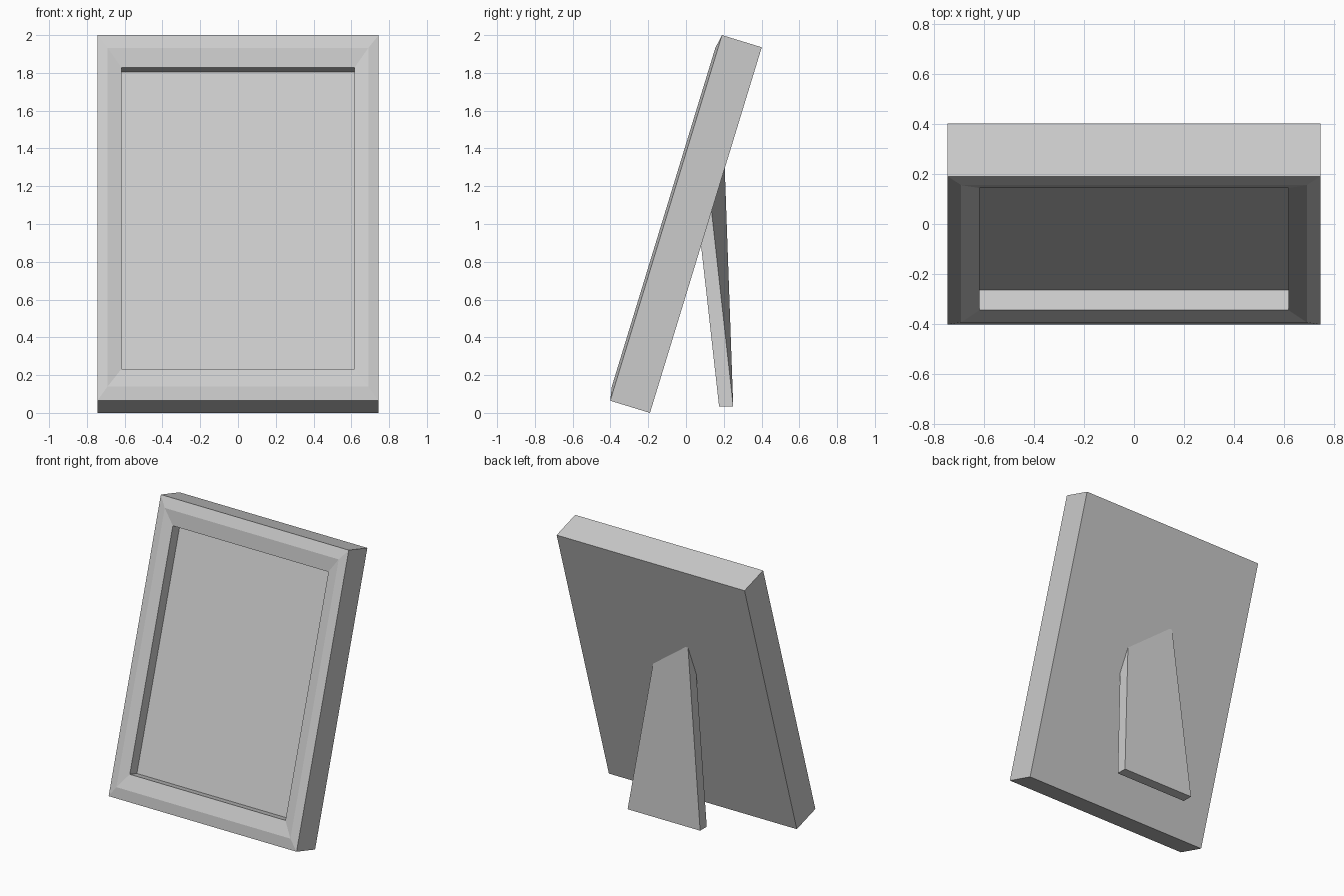
import bpy, bmesh, math
from mathutils import Vector

if "Cube" in bpy.data.objects:
    bpy.data.objects.remove(bpy.data.objects["Cube"])

TILT = math.radians(17)
W, H, D = 0.745, 2.024, 0.22      # half width, height, depth of frame
Y0 = 0.401 - H * math.sin(TILT)   # y of the bottom back edge


def to_object(name, bm):
    bmesh.ops.recalc_face_normals(bm, faces=bm.faces[:])
    me = bpy.data.meshes.new(name)
    bm.to_mesh(me)
    bm.free()
    ob = bpy.data.objects.new(name, me)
    bpy.context.collection.objects.link(ob)
    return ob


def bridge(bm, loops):
    """Join consecutive rectangles of verts and cap both ends."""
    for a, b in zip(loops, loops[1:]):
        for i in range(4):
            j = (i + 1) % 4
            bm.faces.new((a[i], a[j], b[j], b[i]))
    bm.faces.new(loops[0])
    bm.faces.new(loops[-1])


# Frame moulding: (side inset, top/bottom inset, local depth)
profile = [
    (0, 0, 0),                    # back
    (0, 0, -D),                   # outer front edge
    (0.055, 0.075, -D - 0.014),   # ridge
    (0.128, 0.178, -D + 0.005),   # inner lip
    (0.128, 0.178, -D + 0.089),   # recessed picture panel
]
bm = bmesh.new()
loops = []
for ix, iz, y in profile:
    x = W - ix
    loops.append([bm.verts.new(c) for c in
                  ((-x, y, iz), (x, y, iz), (x, y, H - iz), (-x, y, H - iz))])
bridge(bm, loops)
frame = to_object("picture_frame", bm)
frame.rotation_euler.x = -TILT
frame.location = (0, Y0, 0)

# Slightly twisted, tapering easel leg; its edges run into the frame back
foot = [(0.288, 0.25, 0.035), (-0.287, 0.25, 0.035),
        (-0.287, 0.175, 0.035), (0.288, 0.175, 0.035)]
head = [(0.166, 0.135, 1.07), (-0.159, 0.205, 1.30),
        (-0.181, 0.141, 1.085), (0.189, 0.080, 0.885)]
bm = bmesh.new()
bottom = [bm.verts.new(c) for c in foot]
top = [bm.verts.new(Vector(f).lerp(Vector(h), 1.03)) for f, h in zip(foot, head)]
bridge(bm, [bottom, top])
to_object("easel_leg", bm)
